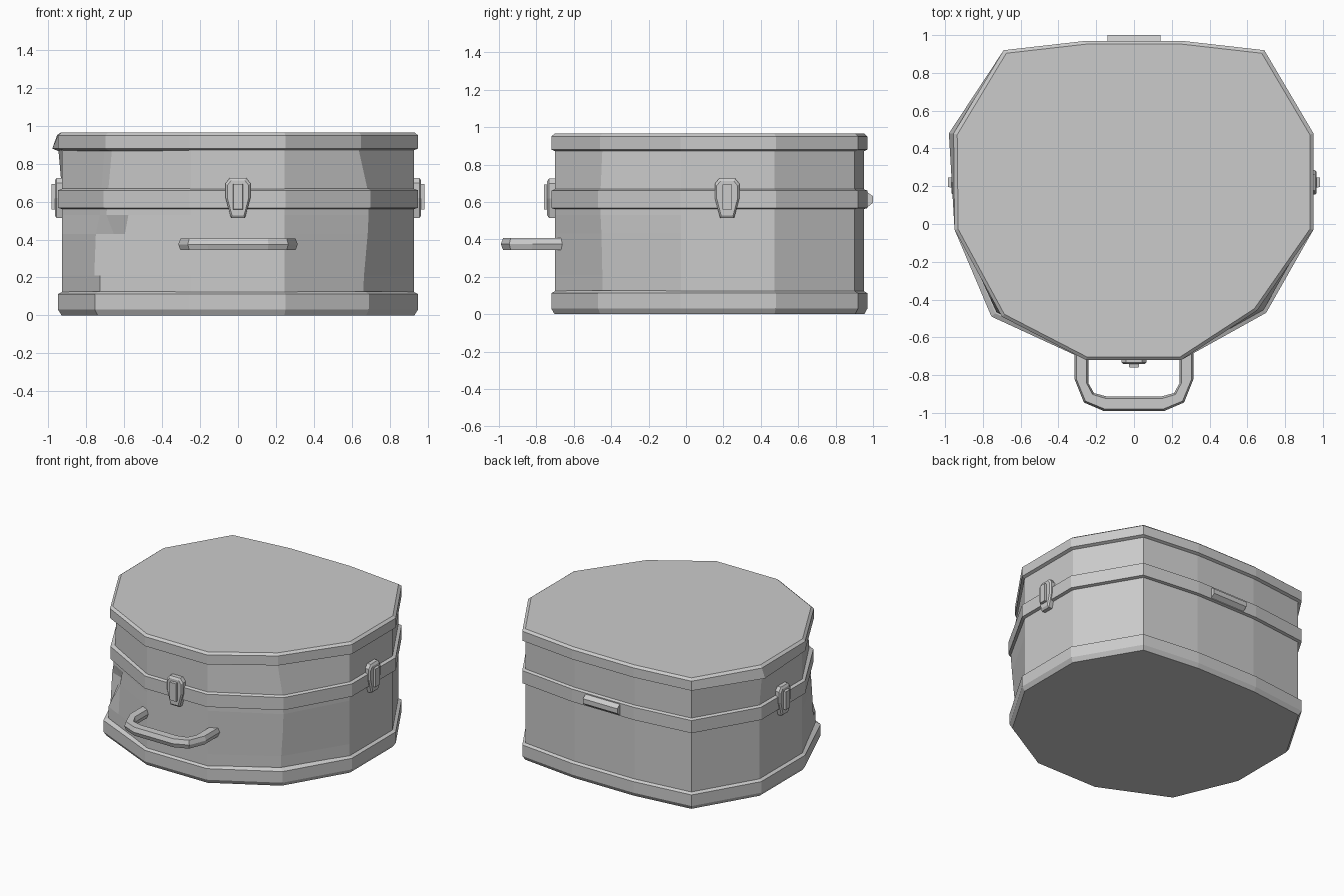
import bpy
import bmesh
import math
from mathutils import Vector, Matrix

cube = bpy.data.objects.get("Cube")
if cube:
    bpy.data.objects.remove(cube, do_unlink=True)

grey = bpy.data.materials.new("plain grey")
grey.use_nodes = True
grey.diffuse_color = (0.6, 0.6, 0.6, 1)
grey.node_tree.nodes["Principled BSDF"].inputs["Base Color"].default_value = (0.6, 0.6, 0.6, 1)


def loft(name, rings, matrix=Matrix()):
    """Skin a stack of equal-length point rings and cap both ends."""
    bm = bmesh.new()
    rows = [[bm.verts.new(matrix @ Vector(p)) for p in ring] for ring in rings]
    n = len(rows[0])
    for a, b in zip(rows, rows[1:]):
        for i in range(n):
            j = (i + 1) % n
            bm.faces.new((a[i], a[j], b[j], b[i]))
    bm.faces.new(rows[0][::-1])
    bm.faces.new(rows[-1])
    bmesh.ops.recalc_face_normals(bm, faces=bm.faces)
    mesh = bpy.data.meshes.new(name)
    bm.to_mesh(mesh)
    bm.free()
    mesh.materials.append(grey)
    obj = bpy.data.objects.new(name, mesh)
    bpy.context.collection.objects.link(obj)
    return obj


def outline(front_left, front_right, back_left_x=-0.95):
    """Twelve-sided case outline; the worn corners vary from part to part."""
    return [(-0.255, -0.72), (0.25, -0.72), front_right, (0.95, -0.03),
            (0.95, 0.48), (0.69, 0.92), (0.25, 0.97), (-0.25, 0.97),
            (-0.69, 0.92), (back_left_x, 0.48), (-0.95, -0.03), front_left]


def ring(points, z, inset=0.0):
    """Outline at height z, drawn in towards the case centre."""
    k = 1 - inset / 0.9
    return [(x * k, 0.12 + (y - 0.12) * k, z) for x, y in points]


# Base rim, middle band and lid rim
base = outline((-0.755, -0.49), (0.69, -0.47))
loft("base_rim", [ring(base, 0, 0.018), ring(base, 0.03), ring(base, 0.112),
                  ring(base, 0.126, 0.025)])
band = outline((-0.71, -0.47), (0.70, -0.47))
loft("middle_band", [ring(band, 0.56, 0.025), ring(band, 0.567),
                     ring(band, 0.66), ring(band, 0.67, 0.025)])
lid = outline((-0.70, -0.49), (0.65, -0.46), -0.98)
lid_top = outline((-0.70, -0.49), (0.65, -0.46), -0.955)
loft("lid", [ring(lid, 0.867, 0.03), ring(lid, 0.88), ring(lid_top, 0.95),
             ring(lid_top, 0.965, 0.018)])


# Body wall, with a dent cut across the front corner
def wall(z, front_left, front_right, back_left_x=-0.95, dent=None):
    pts = outline(front_left, front_right, back_left_x)
    side = Vector(pts[-2]).lerp(Vector(front_left), 0.85)
    front = Vector(front_left).lerp(Vector(pts[0]), 0.26)
    corner = dent or front_left
    return ring(pts[:-1] + [tuple(side), corner, tuple(front)], z, 0.02)


loft("body", [
    wall(0.10, (-0.745, -0.48), (0.675, -0.46)),
    wall(0.21, (-0.745, -0.48), (0.68, -0.46)),
    wall(0.43, (-0.735, -0.47), (0.70, -0.465), dent=(-0.67, -0.44)),
    wall(0.53, (-0.71, -0.47), (0.705, -0.47)),
    wall(0.66, (-0.70, -0.47), (0.70, -0.47)),
    wall(0.88, (-0.68, -0.48), (0.65, -0.46), -0.97),
])


# Latches: tapered plate and raised clip, facing outward at the given angle
def latch(name, angle, origin, reach):
    place = Matrix.Translation(origin) @ Matrix.Rotation(angle, 4, "Z")
    half = [(0.042, 0.108), (0.065, 0.08), (0.065, 0.0), (0.037, -0.105)]
    shape = half + [(-x, z) for x, z in reversed(half)]

    def layer(depth, k=1.0):
        return [(x * k, -depth, z * k) for x, z in shape]

    loft(name + "_plate", [layer(reach - 0.06), layer(reach + 0.012),
                           layer(reach + 0.022, 0.86)], place)

    def clip(depth, w, h):
        return [(w * sx, -depth, h * sz + 0.008)
                for sx, sz in ((1, 1), (-1, 1), (-1, -1), (1, -1))]

    loft(name + "_clip", [clip(reach, 0.027, 0.07),
                          clip(reach + 0.04, 0.025, 0.066)], place)


latch("front_latch", 0, (0, 0, 0.618), 0.72)
latch("left_latch", math.pi / 2, (0, 0.22, 0.618), 0.945)
latch("right_latch", -math.pi / 2, (0, 0.22, 0.618), 0.945)

# Back hinge bar
hinge = [(0.94, 0.565), (0.97, 0.572), (1.0, 0.595), (1.0, 0.63),
         (0.97, 0.652), (0.94, 0.66)]
loft("back_hinge", [[(x, y, z) for y, z in hinge] for x in (-0.14, 0.14)])

# Carrying handle: six-sided bar swept around a faceted loop
outer = [(0.315, -0.66), (0.315, -0.82), (0.265, -0.945), (0.16, -0.99)]
inner = [(0.24, -0.66), (0.24, -0.845), (0.212, -0.895), (0.148, -0.912)]
section = [(0, 0), (0.15, 0.031), (0.85, 0.031), (1, 0), (0.85, -0.031), (0.15, -0.031)]


def bar(o, i, side):
    return [(side * (o[0] + (i[0] - o[0]) * t), o[1] + (i[1] - o[1]) * t, 0.375 + h)
            for t, h in section]


loop = list(zip(outer, inner))
loft("handle", [bar(o, i, 1) for o, i in loop] + [bar(o, i, -1) for o, i in reversed(loop)])
